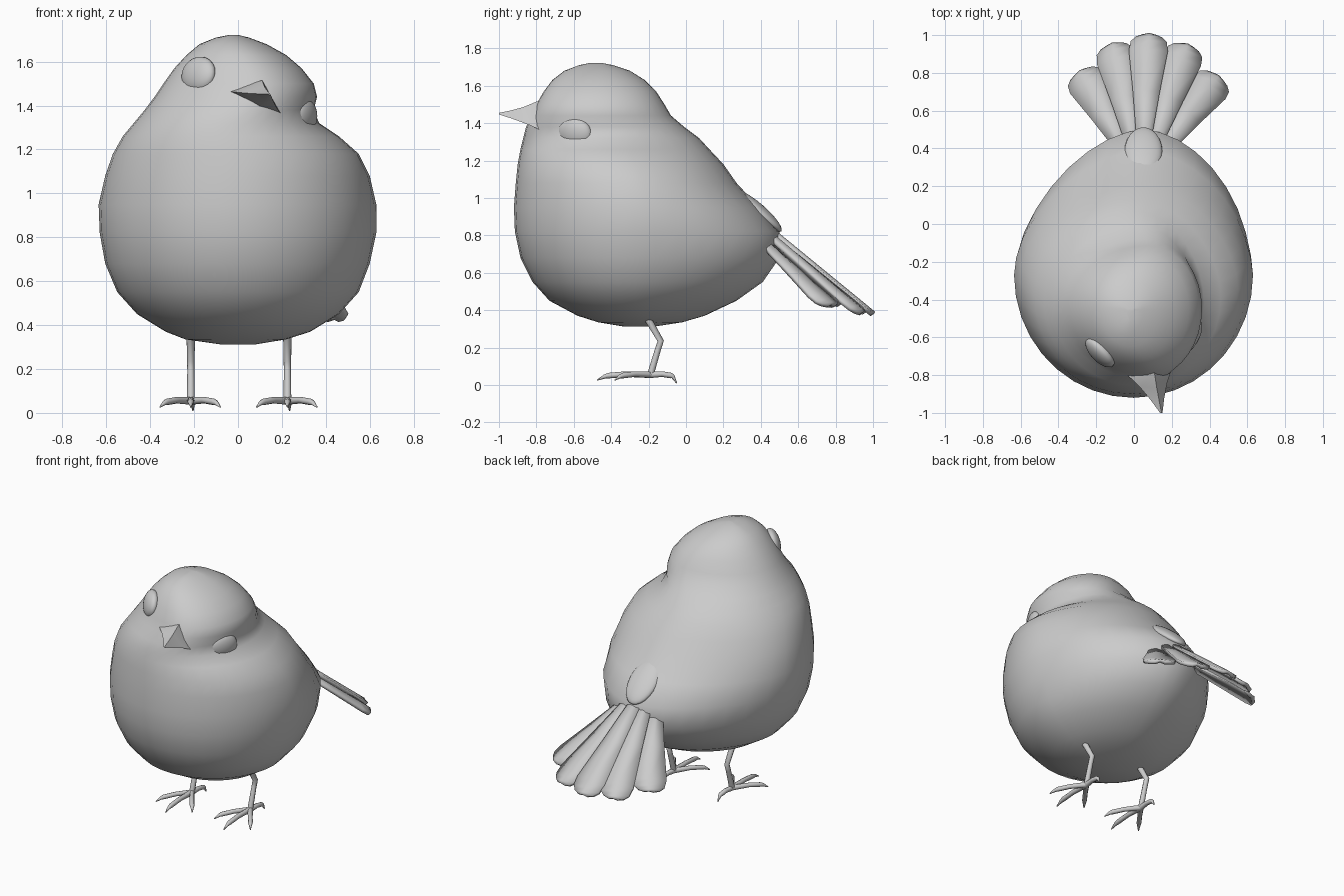
import bpy, math
from mathutils import Vector, Matrix

if "Cube" in bpy.data.objects:
    bpy.data.objects.remove(bpy.data.objects["Cube"])


def mesh_object(name, verts, faces, angle=None):
    mesh = bpy.data.meshes.new(name)
    mesh.from_pydata([tuple(v) for v in verts], [], faces)
    mesh.update()
    ob = bpy.data.objects.new(name, mesh)
    bpy.context.collection.objects.link(ob)
    bpy.ops.object.select_all(action='DESELECT')
    ob.select_set(True)
    bpy.context.view_layer.objects.active = ob
    if angle is None:
        bpy.ops.object.shade_smooth()
    else:
        bpy.ops.object.shade_smooth_by_angle(angle=math.radians(angle))
    return ob


def loft(name, rings, angle=None):
    n = len(rings[0])
    faces = [(r * n + i, r * n + (i + 1) % n, (r + 1) * n + (i + 1) % n, (r + 1) * n + i)
             for r in range(len(rings) - 1) for i in range(n)]
    faces += [tuple(reversed(range(n))), tuple(range((len(rings) - 1) * n, len(rings) * n))]
    return mesh_object(name, [v for ring in rings for v in ring], faces, angle)


def ellipsoid(name, centre, size, along, up):
    # local x = along, local z = up (made perpendicular)
    x = Vector(along).normalized()
    y = Vector(up).cross(x).normalized()
    z = x.cross(y)
    bpy.ops.mesh.primitive_uv_sphere_add(segments=24, ring_count=12, radius=1)
    ob = bpy.context.object
    ob.name = name
    rot = Matrix((x, y, z)).transposed().to_4x4()
    ob.matrix_world = Matrix.Translation(centre) @ rot @ Matrix.Diagonal((*size, 1))
    bpy.ops.object.shade_smooth()
    return ob


def tube(name, paths):
    # each path: points as (position, radius)
    curve = bpy.data.curves.new(name, 'CURVE')
    curve.dimensions = '3D'
    curve.bevel_depth = 1
    curve.bevel_resolution = 2
    curve.use_fill_caps = True
    for path in paths:
        spline = curve.splines.new('POLY')
        spline.points.add(len(path) - 1)
        for p, (co, r) in zip(spline.points, path):
            p.co = (*co, 1)
            p.radius = r
    ob = bpy.data.objects.new(name, curve)
    bpy.context.collection.objects.link(ob)
    bpy.ops.object.select_all(action='DESELECT')
    ob.select_set(True)
    bpy.context.view_layer.objects.active = ob
    bpy.ops.object.convert(target='MESH')
    bpy.ops.object.shade_smooth()


# Body and turned head: stacked rings of (z, left, right, front, back)
profile = [
    (.312, -.08, .08, -.33, -.17), (.335, -.24, .22, -.47, -.02), (.37, -.33, .33, -.58, .10),
    (.45, -.46, .46, -.73, .27), (.55, -.55, .55, -.82, .41), (.68, -.605, .60, -.885, .50),
    (.82, -.63, .63, -.915, .50), (.95, -.635, .63, -.92, .39), (1.08, -.605, .60, -.91, .27),
    (1.18, -.57, .55, -.90, .20), (1.26, -.525, .46, -.885, .125), (1.32, -.475, .37, -.87, .07),
    (1.38, -.425, .345, -.855, -.01), (1.44, -.38, .36, -.82, -.08), (1.50, -.34, .345, -.80, -.115),
    (1.57, -.29, .29, -.76, -.16), (1.63, -.235, .22, -.715, -.22), (1.68, -.175, .13, -.65, -.30),
    (1.71, -.10, .05, -.57, -.39), (1.722, -.04, .0, -.51, -.45)]
rings = []
for z, xl, xr, yf, yb in profile:
    up = min(max((z - 1) / .4, 0), 1)
    yc = -.27 - .18 * up
    xc = (xl + xr) / 2 + .08 * max(0, 1 - abs(z - 1.47) / .22)
    ring = []
    for i in range(36):
        a = math.tau * i / 36
        c, s = math.cos(a), math.sin(a)
        k = 2 / (2 - .25 * (1 - up)) if s > 0 else 1      # tapered rear
        px, py = math.copysign(abs(c) ** k, c), math.copysign(abs(s) ** k, s)
        x = xc + px * (xr - xc if c > 0 else xc - xl)
        y = yc + py * (yb - yc if s > 0 else yc - yf)
        x += .05 * min(max((y + .1) / .6, 0), 1)
        ring.append((x, y, z))
    rings.append(ring)
loft("body", rings)

# Eyes
ellipsoid("eye_left", (-.18, -.68, 1.54), (.10, .085, .045), (.66, -.70, -.08), (-.68, -.66, .25))
ellipsoid("eye_right", (.30, -.595, 1.345), (.10, .085, .045), (.45, .88, -.05), (.85, -.48, -.12))

# Beak: four-sided, concave taper
corners = [Vector(c) for c in ((-.045, -.79, 1.465), (.08, -.77, 1.375),
                               (.205, -.75, 1.35), (.11, -.80, 1.515))]
tip = Vector((.145, -1, 1.45))
mid = sum(corners, Vector()) / 4
beak = [[c + Vector((-.03, .12, 0)) for c in corners]]
for t, f in ((0, 1), (.35, .58), (.7, .27), (1, .05)):
    beak.append([mid.lerp(tip, t) + (c - mid) * f for c in corners])
loft("beak", beak, 35)

# Tail: fan of five rounded feathers
tips = [(-.28, .80, .42), (-.11, .945, .38), (.08, .995, .375), (.28, .94, .38), (.44, .775, .42)]
shape = [(0, .3), (.5, .68), (.86, 1), (.94, .92), (.98, .66), (1, .3)]
for j, end in enumerate(tips):
    i = j - 2
    root = Vector((.05 + .045 * i, .39 - .01 * abs(i), .87 - .016 * i * i))
    d = Vector(end) - root
    n = Vector((.22 * i, .6, .8)).normalized()
    side = d.cross(n).normalized()
    n = side.cross(d).normalized()
    verts = []
    for t, w in shape:
        for s in (-1, 0, 1):
            verts.append(root + d * t + side * (.102 * w * s) + n * (.012 * (s == 0)))
    faces = [(r * 3 + c, r * 3 + c + 1, r * 3 + c + 4, r * 3 + c + 3)
             for r in range(len(shape) - 1) for c in (0, 1)]
    ob = mesh_object(f"tail_feather_{j + 1}", verts, faces, 35)
    solid = ob.modifiers.new("thickness", 'SOLIDIFY')
    solid.thickness = .022
    solid.offset = 0

# Small covert feathers over the tail root
ellipsoid("tail_covert_top", (.05, .385, .93), (.165, .10, .04), (0, .755, -.656), (0, .65, .75))
for s, name in ((-1, "left"), (1, "right")):
    ellipsoid(f"tail_covert_{name}", (.05 + s * .12, .36, .85), (.12, .05, .035),
              (s * .25, .75, -.6), (s * .5, .5, .7))

# Legs and feet
for s, x, name in ((-1, -.215, "left"), (1, .225, "right")):
    tube(f"leg_{name}", [[((x, -.22, .38), .02), ((x, -.135, .235), .017),
                          ((x, -.15, .19), .016), ((x, -.19, .055), .018)]])
    toes = []
    for dx, dy in ((-.14, -.19), (0, -.285), (.135, -.19), (.01, .14)):
        low = .01 if dy > 0 else .026
        toes.append([((x + dx * t, -.19 + dy * t, z), r) for t, z, r in
                     ((0, .055, .018), (.45, .058, .015), (.78, .05, .015),
                      (.86, .045, .011), (1, low, .003))])
    tube(f"foot_{name}", toes)
